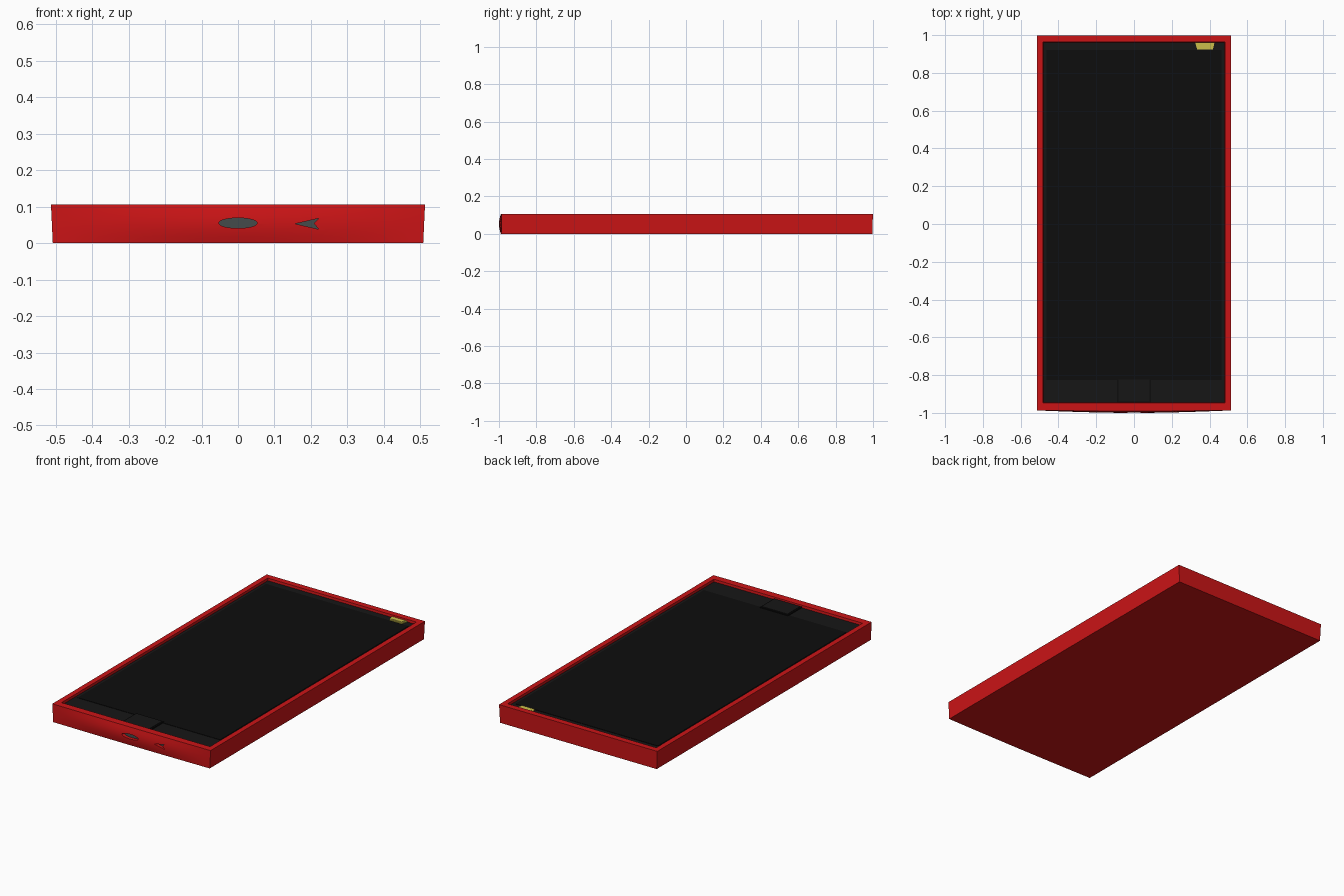
import bpy, bmesh, math

if "Cube" in bpy.data.objects:
    bpy.data.objects.remove(bpy.data.objects["Cube"])


def material(name, rgb):
    m = bpy.data.materials.new(name)
    m.diffuse_color = (*rgb, 1)
    m.use_nodes = True
    m.node_tree.nodes["Principled BSDF"].inputs["Base Color"].default_value = m.diffuse_color
    return m


RED = material("red", (0.6, 0.007, 0.008))
BLACK = material("black", (0.004, 0.004, 0.004))
DARK = material("dark", (0.008, 0.008, 0.008))
GOLD = material("gold", (0.6, 0.52, 0.07))
GREY = material("grey", (0.06, 0.07, 0.07))
H = 0.106
N = 24


def finish(name, bm, mat):
    bmesh.ops.recalc_face_normals(bm, faces=bm.faces)
    me = bpy.data.meshes.new(name)
    bm.to_mesh(me)
    bm.free()
    ob = bpy.data.objects.new(name, me)
    bpy.context.collection.objects.link(ob)
    if mat:
        me.materials.append(mat)
    return ob


def box(name, x0, x1, y0, y1, z0, z1, mat):
    bm = bmesh.new()
    bmesh.ops.create_cube(bm, size=1)
    for v in bm.verts:
        v.co = ((x0 + x1) / 2 + v.co.x * (x1 - x0),
                (y0 + y1) / 2 + v.co.y * (y1 - y0),
                (z0 + z1) / 2 + v.co.z * (z1 - z0))
    return finish(name, bm, mat)


def prism(name, points, axis, a, b, mat):
    """Extrude a 2D outline along y or z."""
    bm = bmesh.new()
    place = (lambda p, t: (p[0], t, p[1])) if axis == 'y' else (lambda p, t: (p[0], p[1], t))
    r0, r1 = [[bm.verts.new(place(p, t)) for p in points] for t in (a, b)]
    n = len(points)
    bm.faces.new(r0)
    bm.faces.new(r1)
    for i in range(n):
        bm.faces.new((r0[i], r0[(i + 1) % n], r1[(i + 1) % n], r1[i]))
    return finish(name, bm, mat)


# Case: stacked rings with a softly bulging front wall and a tray on top
bm = bmesh.new()


def ring(hx, y0, y1, z, bulge=0.0):
    front = []
    for i in range(N + 1):
        x = -hx + 2 * hx * i / N
        front.append(bm.verts.new((x, y0 - bulge * math.cos(math.pi * x / (2 * hx)), z)))
    return front + [bm.verts.new((hx, y1, z)), bm.verts.new((-hx, y1, z))]


rings = []
for k in range(7):
    t = k / 6
    rings.append(ring(0.508 + 0.005 * t, -0.987, 0.997 + 0.002 * t, H * t,
                      0.003 + 0.010 * math.sin(math.pi * t)))
rings.append(ring(0.482, -0.947, 0.964, H))
rings.append(ring(0.480, -0.945, 0.962, H - 0.018))
for a, b in zip(rings, rings[1:]):
    for i in range(len(a)):
        j = (i + 1) % len(a)
        bm.faces.new((a[i], a[j], b[j], b[i]))
bm.faces.new(rings[0])
bm.faces.new(rings[-1])
case = finish("case", bm, RED)

# Port openings in the front wall
oval = [(0.053 * math.cos(2 * math.pi * i / 24), 0.055 + 0.014 * math.sin(2 * math.pi * i / 24))
        for i in range(24)]
notch = [(0.157, 0.053), (0.222, 0.038), (0.208, 0.054), (0.222, 0.068)]
for name, outline in (("charging_port", oval), ("audio_port", notch)):
    cutter = prism(name + "_cutter", outline, 'y', -1.1, -0.965, None)
    cutter.hide_render = True
    cutter.hide_set(True)
    mod = case.modifiers.new(name, 'BOOLEAN')
    mod.operation = 'DIFFERENCE'
    mod.object = cutter
    mod.solver = 'EXACT'
    prism(name, outline, 'y', -0.98, -0.96, GREY)

bpy.context.view_layer.objects.active = case
case.select_set(True)
bpy.ops.object.shade_smooth_by_angle(angle=math.radians(35))

# Glass, bezels and details lying in the tray
S = H - 0.012
box("bezel", -0.48, 0.48, -0.945, 0.962, H - 0.02, S - 0.002, DARK)
box("screen", -0.462, 0.462, -0.825, 0.92, H - 0.019, S, BLACK)
box("home_button", -0.09, 0.09, -0.945, -0.815, H - 0.019, S + 0.004, BLACK)
box("home_button_face", -0.082, 0.082, -0.94, -0.823, H - 0.019, S + 0.006, DARK)
prism("earpiece", [(0.335, 0.923), (0.418, 0.923), (0.426, 0.962), (0.323, 0.962)],
      'z', H - 0.019, S + 0.004, GOLD)
prism("earpiece_face", [(0.343, 0.931), (0.410, 0.931), (0.415, 0.955), (0.336, 0.955)],
      'z', H - 0.019, S + 0.006, GOLD)
